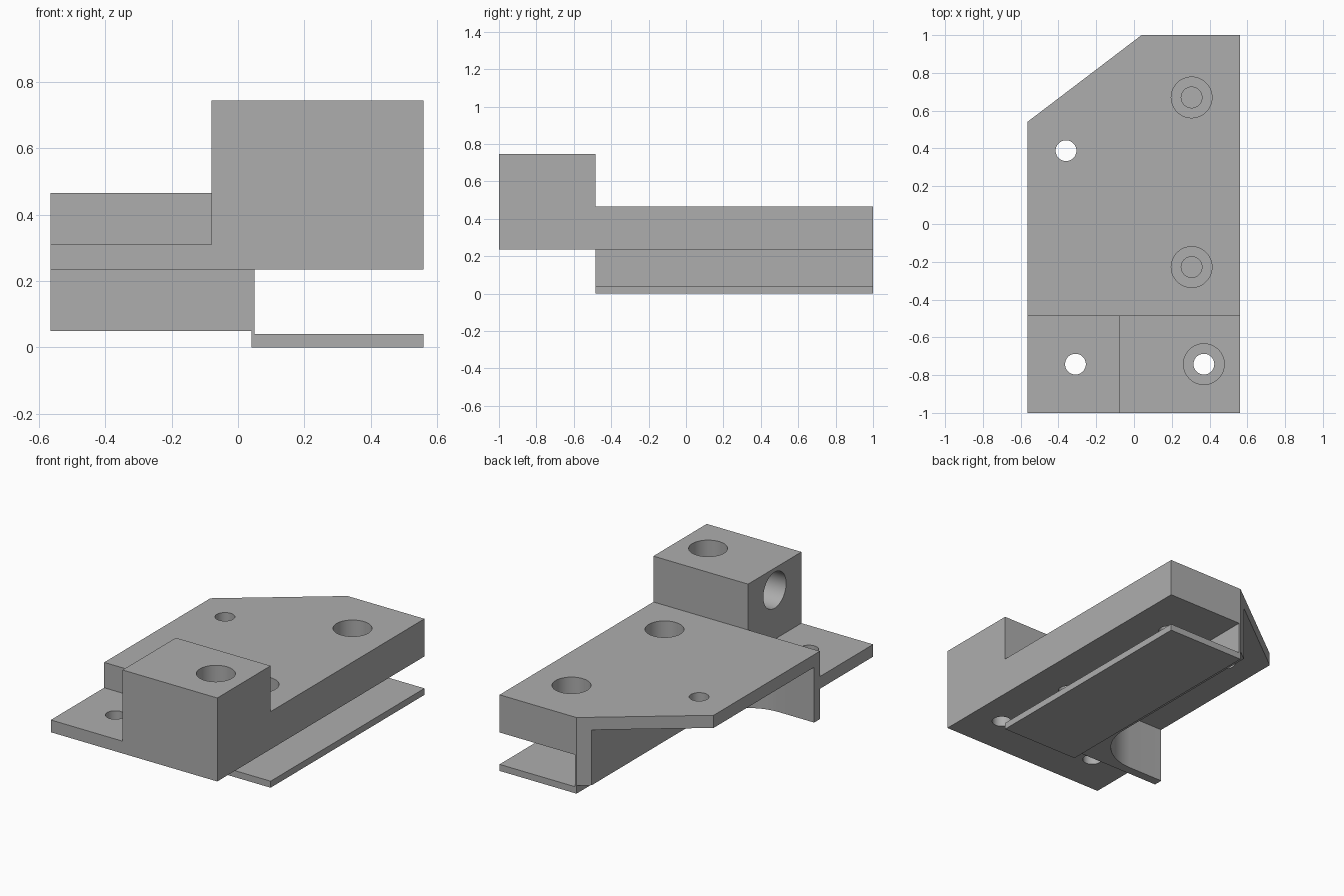
import bpy
from math import sin, cos, pi, radians
from mathutils import Vector

cube = bpy.data.objects.get("Cube")
if cube:
    bpy.data.objects.remove(cube, do_unlink=True)

grey = bpy.data.materials.new("plain grey")
grey.use_nodes = True
tone = (0.42, 0.42, 0.42, 1)
grey.diffuse_color = tone
grey.node_tree.nodes["Principled BSDF"].inputs["Base Color"].default_value = tone


def prism(name, outline, axis, low, high):
    """Extrude a 2D outline along y (outline is x,z), z (x,y) or x (y,z)."""
    def place(p, h):
        return {"y": (p[0], h, p[1]), "z": (p[0], p[1], h), "x": (h, p[0], p[1])}[axis]
    n = len(outline)
    verts = [place(p, h) for h in (low, high) for p in outline]
    faces = [list(range(n)), list(range(n, 2 * n))]
    faces += [[i, (i + 1) % n, (i + 1) % n + n, i + n] for i in range(n)]
    mesh = bpy.data.meshes.new(name)
    mesh.from_pydata(verts, [], faces)
    import bmesh
    bm = bmesh.new()
    bm.from_mesh(mesh)
    bmesh.ops.recalc_face_normals(bm, faces=bm.faces)
    bm.to_mesh(mesh)
    bm.free()
    mesh.materials.append(grey)
    obj = bpy.data.objects.new(name, mesh)
    bpy.context.collection.objects.link(obj)
    return obj


def circle(a, b, r, n=48):
    return [(a + r * cos(2 * pi * i / n), b + r * sin(2 * pi * i / n)) for i in range(n)]


def cut(target, cutter):
    cutter.hide_render = True
    mod = target.modifiers.new("cut", "BOOLEAN")
    mod.operation, mod.solver, mod.object = "DIFFERENCE", "EXACT", cutter
    bpy.context.view_layer.objects.active = target
    bpy.ops.object.modifier_apply(modifier=mod.name)
    bpy.data.objects.remove(cutter, do_unlink=True)


def drill(target, x, y, top, head=False):
    """Through hole, with an optional wide counterbore for a screw head."""
    cut(target, prism("hole_cutter", circle(x, y, 0.055), "z", 0.12, top + 0.1))
    if head:
        cut(target, prism("head_cutter", circle(x, y, 0.108), "z", SEAT, top + 0.1))


LEFT, RIGHT, STEP = -0.565, 0.56, -0.485
BASE, SEAT, DECK, TOP = 0.235, 0.31, 0.465, 0.745
WEB, WING, FOOT = -0.027, 0.388, 0.05

# Main body: thick deck, thin side wing, upright web and slim lower tab
body = prism("main_body", [
    (LEFT, DECK), (RIGHT, DECK), (RIGHT, BASE), (0.05, BASE), (0.05, 0.04),
    (RIGHT, 0.04), (RIGHT, 0), (0.04, 0), (0.04, FOOT), (WEB, FOOT),
    (WEB, WING), (LEFT, WING)], "y", STEP, 1)

# Slanted rear corner
a, b = Vector((LEFT, 0.54)), Vector((0.04, 1))
d = b - a
cut(body, prism("corner_cutter", [a - d, b + d, (-1.5, 2)], "z", -0.2, 1))

# Deck and wing holes
for y in (0.67, -0.228):
    drill(body, 0.305, y, DECK, head=True)
drill(body, -0.36, 0.388, DECK)

# Front block with low mounting flange
block = prism("front_block", [
    (LEFT, BASE), (RIGHT, BASE), (RIGHT, TOP), (-0.08, TOP),
    (-0.08, SEAT), (LEFT, SEAT)], "y", -1, STEP)
drill(block, 0.37, -0.742, TOP, head=True)
drill(block, -0.31, -0.742, SEAT)

# Blind side socket in the block
cut(block, prism("socket_cutter", circle(-0.742, 0.61, 0.11), "x", -0.2, 0.2))

# Cross rib under the wing, blended into the web by a round fillet
R, back = 0.3, STEP + 0.055
arc = [(WEB - R + R * cos(t), back + R - R * sin(t))
       for t in (pi / 2 * i / 16 for i in range(17))]
rib = prism("cross_rib", [(LEFT, STEP), (WEB, STEP)] + arc + [(LEFT, back)],
            "z", FOOT, WING)

# Crisp edges with smooth bores
for obj in (body, block, rib):
    bpy.ops.object.select_all(action="DESELECT")
    obj.select_set(True)
    bpy.context.view_layer.objects.active = obj
    bpy.ops.object.shade_smooth_by_angle(angle=radians(30))
